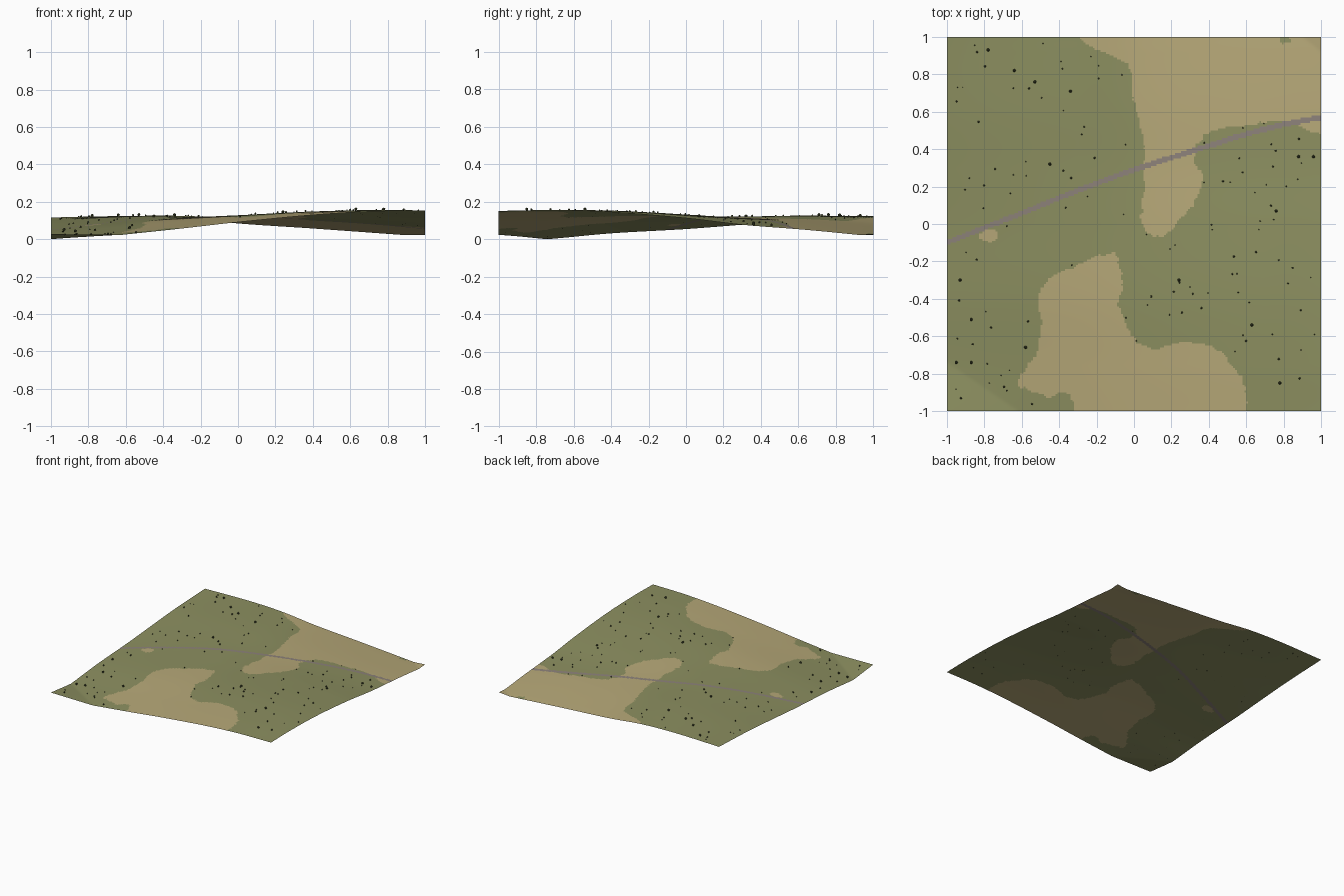
import bpy, bmesh, math, random
from mathutils import Vector, noise

if "Cube" in bpy.data.objects:
    bpy.data.objects.remove(bpy.data.objects["Cube"])

random.seed(4)
N = 200  # ground cells per side


def material(name, rgb):
    m = bpy.data.materials.new(name)
    lin = [((c / 255 + 0.055) / 1.055) ** 2.4 for c in rgb]
    m.diffuse_color = (*lin, 1)
    m.use_nodes = True
    m.node_tree.nodes["Principled BSDF"].inputs["Base Color"].default_value = m.diffuse_color
    return m


GRASS = material("olive_grass", (140, 143, 96))
SAND = material("tan_soil", (182, 168, 120))
ROAD = material("grey_track", (141, 130, 122))
BUSH = material("dark_bush", (66, 72, 44))

# Height profiles along the four borders
FRONT = [(-1, -.015), (-.64, .022), (-.3, .058), (0, .092), (.4, .13), (.7, .148), (1, .152)]
BACK = [(-1, .117), (-.6, .124), (-.3, .115), (0, .085), (.4, .058), (.9, .022), (1, .015)]
LEFT = [(-1, -.015), (-.74, .001), (-.4, .032), (0, .055), (.3, .078), (.6, .1), (1, .117)]
RIGHT = [(-1, .152), (-.75, .155), (-.4, .145), (0, .113), (.3, .078), (.65, .05), (.92, .024), (1, .015)]

# Track centre line
TRACK = [(-1, -.10), (-.8, -.02), (-.6, .058), (-.4, .14), (-.2, .217), (0, .29),
         (.2, .355), (.4, .418), (.6, .48), (.8, .532), (1, .57)]

# Outlines of the bare soil patches
BACK_SOIL = [(-.32, 1.1), (-.3, 1), (-.22, .94), (-.12, .9), (-.03, .85), (-.01, .75), (0, .65),
             (.03, .55), (.05, .45), (.06, .35), (.05, .28), (.06, .18), (.04, .1), (.04, 0),
             (.07, -.05), (.14, -.07), (.2, -.04), (.24, .02), (.31, .09), (.36, .2), (.37, .27),
             (.32, .33), (.33, .41), (.38, .48), (.45, .51), (.6, .53), (.74, .55), (.85, .54),
             (.93, .5), (1.1, .46), (1.1, 1.1)]
FRONT_SOIL = [(-.3, -1.1), (-.32, -.97), (-.34, -.91), (-.4, -.9), (-.45, -.93), (-.52, -.9),
              (-.62, -.87), (-.6, -.8), (-.56, -.74), (-.52, -.7), (-.5, -.6), (-.49, -.53),
              (-.51, -.45), (-.5, -.35), (-.44, -.28), (-.38, -.25), (-.3, -.22), (-.2, -.17),
              (-.1, -.15), (-.07, -.25), (-.06, -.35), (-.09, -.42), (-.06, -.5), (-.02, -.58),
              (.03, -.65), (.12, -.67), (.2, -.64), (.3, -.63), (.4, -.65), (.48, -.69),
              (.53, -.77), (.58, -.83), (.6, -.9), (.6, -1.1)]
SMALL_SOIL = [(-.83, -.05), (-.78, -.03), (-.73, -.03), (-.73, -.08), (-.77, -.1), (-.82, -.08)]


def curve(pts, t):
    """Smooth interpolation through the profile points."""
    n = len(pts)

    def slope(i):
        a, b = pts[max(i - 1, 0)], pts[min(i + 1, n - 1)]
        return (b[1] - a[1]) / (b[0] - a[0])
    i = 0
    while i < n - 2 and t > pts[i + 1][0]:
        i += 1
    (x0, y0), (x1, y1) = pts[i], pts[i + 1]
    h = x1 - x0
    u = (t - x0) / h
    return ((1 + 2 * u) * (1 - u) ** 2 * y0 + u * (1 - u) ** 2 * h * slope(i)
            + u * u * (3 - 2 * u) * y1 + u * u * (u - 1) * h * slope(i + 1))


def height(x, y):
    """Blend the four borders, then add a central swell and two corner folds."""
    u, v = (x + 1) / 2, (y + 1) / 2
    z = (1 - v) * curve(FRONT, x) + v * curve(BACK, x) + (1 - u) * curve(LEFT, y) + u * curve(RIGHT, y)
    z -= ((1 - u) * (1 - v) * FRONT[0][1] + u * (1 - v) * FRONT[-1][1]
          + (1 - u) * v * BACK[0][1] + u * v * BACK[-1][1])
    z += .02 * (1 - x * x) * (1 - y * y)
    z += .043 * max(0, 1 - (x + 1) / .38 - (y + 1) / .26)
    z += .015 * max(0, 1 - (1 - x) / .1 - (1 - y) / .08)
    return z


def inside(poly, x, y):
    hit = False
    for (x0, y0), (x1, y1) in zip(poly, poly[1:] + poly[:1]):
        if (y0 > y) != (y1 > y) and x < x0 + (y - y0) * (x1 - x0) / (y1 - y0):
            hit = not hit
    return hit


def is_soil(x, y):
    # ragged patch borders
    x += .012 * noise.noise(Vector((x * 35, y * 35, 1)))
    y += .012 * noise.noise(Vector((x * 35, y * 35, 7)))
    if math.hypot((x - .81) / .035, (y - .985) / .02) < 1:
        return False
    return any(inside(p, x, y) for p in (BACK_SOIL, FRONT_SOIL, SMALL_SOIL))


def is_track(x, y):
    return abs(y - curve(TRACK, x)) < .0145


def finish(bm, name, mats):
    me = bpy.data.meshes.new(name)
    bm.to_mesh(me)
    bm.free()
    ob = bpy.data.objects.new(name, me)
    bpy.context.collection.objects.link(ob)
    for m in mats:
        me.materials.append(m)
    return ob


# Ground sheet, painted face by face
bm = bmesh.new()
bmesh.ops.create_grid(bm, x_segments=N, y_segments=N, size=1)
for v in bm.verts:
    v.co.z = height(v.co.x, v.co.y)
low = min(v.co.z for v in bm.verts)
for v in bm.verts:
    v.co.z -= low
for f in bm.faces:
    c = f.calc_center_median()
    f.material_index = 2 if is_track(c.x, c.y) else 1 if is_soil(c.x, c.y) else 0
    f.smooth = True
finish(bm, "ground", (GRASS, SAND, ROAD))

# Bushes scattered over the grass, a few larger ones first
spots = [(-.78, .93), (-.64, .82), (-.45, .32), (-.58, -.66), (.63, -.54), (.88, .36), (.96, .36),
         (-.93, -.3), (-.87, -.51), (-.95, -.74), (.24, -.3), (.78, -.85), (.76, .07),
         (-.34, .71), (-.53, .76), (-.87, -.74)]
bushes = [(x, y, .009) for x, y in spots]
while len(bushes) < 130:
    x, y = random.uniform(-.97, .97), random.uniform(-.97, .97)
    if not is_soil(x, y) and not is_track(x, y):
        bushes.append((x, y, random.uniform(.003, .0065)))
bm = bmesh.new()
for x, y, r in bushes:
    new = bmesh.ops.create_icosphere(bm, subdivisions=1, radius=r)["verts"]
    for v in new:
        v.co += Vector((x, y, height(x, y) - low + r * .7))
finish(bm, "bushes", (BUSH,))
